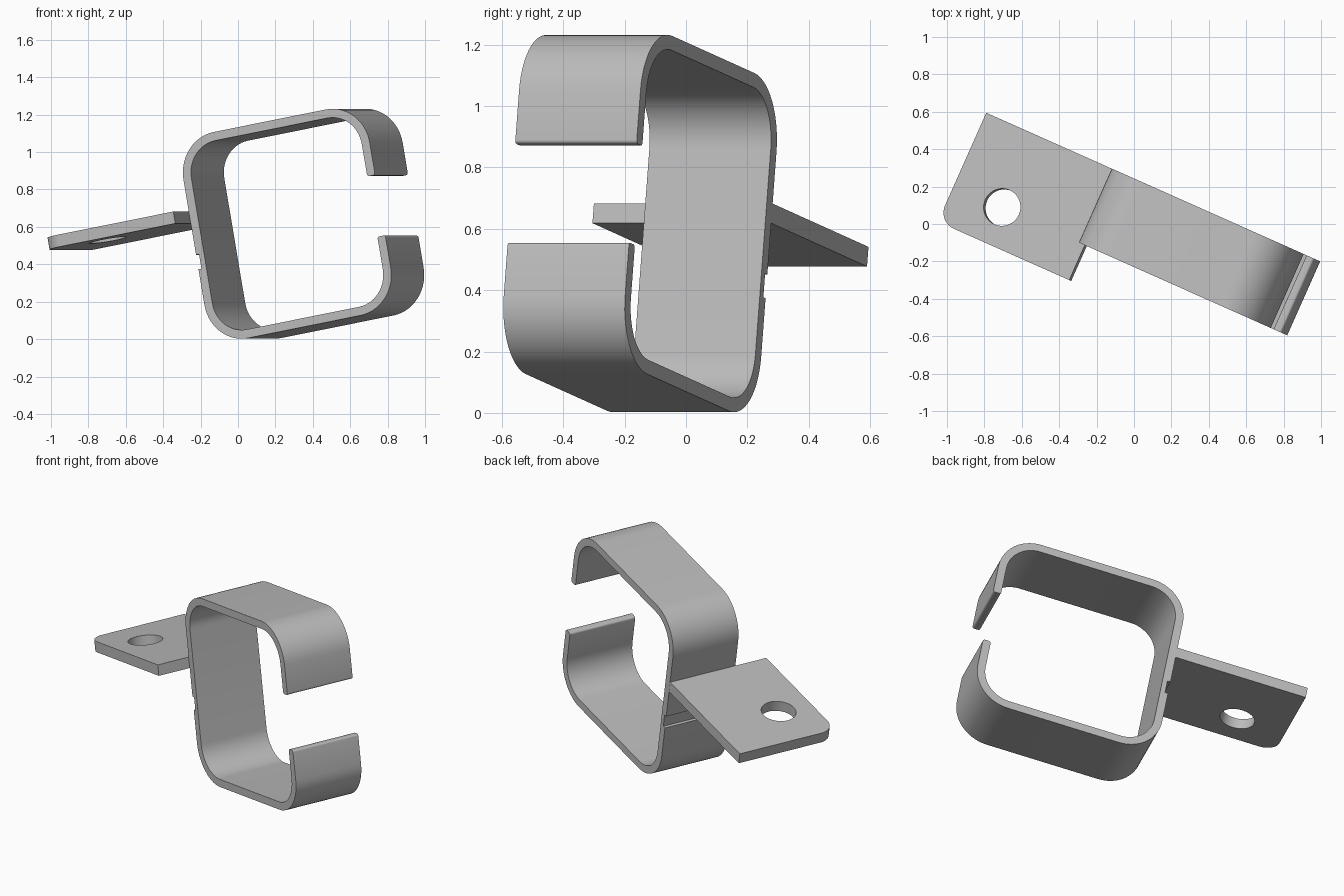
import bpy, bmesh
from math import radians, cos, sin, pi
from mathutils import Matrix

cube = bpy.data.objects.get("Cube")
if cube:
    bpy.data.objects.remove(cube)

# Material
steel = bpy.data.materials.new("light_grey_steel")
steel.use_nodes = True
GREY = (0.5, 0.5, 0.5, 1)
steel.diffuse_color = GREY
steel.node_tree.nodes["Principled BSDF"].inputs["Base Color"].default_value = GREY

# The whole clip is turned about z and tilted up to one side
POSE = Matrix.Rotation(radians(-24), 4, 'Z') @ Matrix.Rotation(radians(-10.4), 4, 'Y')


def arc(cx, cy, r, start, end, steps):
    return [(cx + r * cos(radians(start + (end - start) * i / steps)),
             cy + r * sin(radians(start + (end - start) * i / steps)))
            for i in range(steps + 1)]


def plate(name, outlines, thickness, matrix):
    """Extrude flat outlines (inner ones become holes) into a mesh plate."""
    curve = bpy.data.curves.new(name, 'CURVE')
    curve.dimensions = '2D'
    curve.fill_mode = 'BOTH'
    curve.extrude = thickness / 2
    for pts in outlines:
        spline = curve.splines.new('POLY')
        spline.points.add(len(pts) - 1)
        for p, (x, y) in zip(spline.points, pts):
            p.co = (x, y, 0, 1)
        spline.use_cyclic_u = True
    obj = bpy.data.objects.new(name, curve)
    bpy.context.collection.objects.link(obj)
    bpy.ops.object.select_all(action='DESELECT')
    obj.select_set(True)
    bpy.context.view_layer.objects.active = obj
    bpy.ops.object.convert(target='MESH')
    obj = bpy.context.object
    obj.name = name
    bm = bmesh.new()
    bm.from_mesh(obj.data)
    bmesh.ops.remove_doubles(bm, verts=bm.verts, dist=0.0002)
    bmesh.ops.recalc_face_normals(bm, faces=bm.faces)
    bm.to_mesh(obj.data)
    bm.free()
    obj.data.materials.clear()
    obj.data.materials.append(steel)
    obj.matrix_world = POSE @ matrix
    bpy.ops.object.shade_smooth_by_angle(angle=radians(30))
    return obj


# Strap: open rounded square with a gap on one side
LEFT, RIGHT, BOTTOM, TOP = -0.068, 1.04, -0.022, 1.098
R, T, LIP = 0.22, 0.047, 0.012
GAP_LOW, GAP_HIGH = 0.374, 0.702
GROOVE_LOW, GROOVE_HIGH, GROOVE_DEPTH = 0.392, 0.471, 0.018


def corners(r):
    """Four rounded corners, running from the gap over the top and back below."""
    return [arc(RIGHT - R, TOP - R, r, 0, 90, 14),
            arc(LEFT + R, TOP - R, r, 90, 180, 14),
            arc(LEFT + R, BOTTOM + R, r, 180, 270, 14),
            arc(RIGHT - R, BOTTOM + R, r, 270, 360, 14)]


outer, inner = corners(R), corners(R - T)
groove = [(LEFT, GROOVE_HIGH), (LEFT + GROOVE_DEPTH, GROOVE_HIGH),
          (LEFT + GROOVE_DEPTH, GROOVE_LOW), (LEFT, GROOVE_LOW)]
low_end = (arc(RIGHT - LIP, GAP_LOW - LIP, LIP, 0, 90, 4)
           + arc(RIGHT - T + LIP, GAP_LOW - LIP, LIP, 90, 180, 4))
high_end = (arc(RIGHT - T + LIP, GAP_HIGH + LIP, LIP, 180, 270, 4)
            + arc(RIGHT - LIP, GAP_HIGH + LIP, LIP, 270, 360, 4))
outline = outer[0] + outer[1] + groove + outer[2] + outer[3] + low_end
for corner in reversed(inner):
    outline += corner[::-1]
outline += high_end
plate("strap", [outline], 0.433,
      Matrix.Translation((0, 0.006, 0)) @ Matrix.Rotation(pi / 2, 4, 'X'))

# Mounting lug: flat plate with one rounded corner and a bolt hole
END, FRONT, BACK, CORNER = -0.85, -0.415, 0.222, 0.095
lug = [(LEFT, FRONT), (LEFT, BACK), (END, BACK)]
lug += arc(END + CORNER, FRONT + CORNER, CORNER, 180, 270, 10)
hole = arc(-0.563, -0.205, 0.1, 0, 360, 40)[:-1]
plate("mounting_lug", [lug, hole], 0.065, Matrix.Translation((0, 0, 0.6735)))
